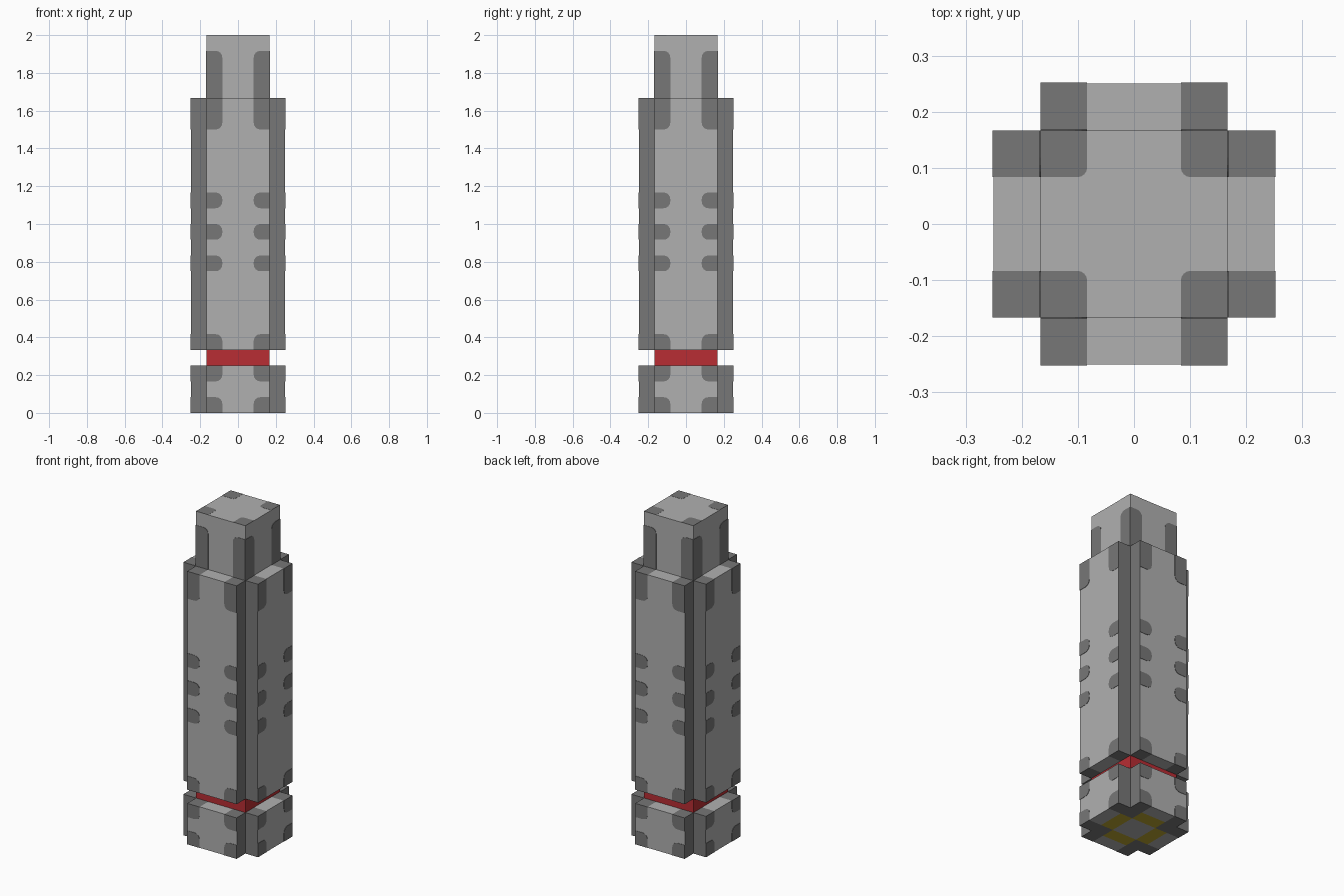
import bpy, bmesh, math
from mathutils import Matrix, Vector

if "Cube" in bpy.data.objects:
    bpy.data.objects.remove(bpy.data.objects["Cube"])

U = 1 / 12          # one block unit
T = 0.002           # thickness of painted plates


def material(name, rgb):
    m = bpy.data.materials.new(name)
    m.diffuse_color = (*rgb, 1)
    m.use_nodes = True
    m.node_tree.nodes["Principled BSDF"].inputs["Base Color"].default_value = m.diffuse_color
    return m


LIGHT = material("light grey", (0.434, 0.434, 0.434))
DARK = material("dark grey", (0.184, 0.184, 0.184))
RED = material("red", (0.479, 0.026, 0.033))
GOLD = material("gold", (0.50, 0.38, 0.03))


def finish(name, bm, mats):
    bmesh.ops.recalc_face_normals(bm, faces=bm.faces[:])
    me = bpy.data.meshes.new(name)
    bm.to_mesh(me)
    bm.free()
    for m in mats:
        me.materials.append(m)
    ob = bpy.data.objects.new(name, me)
    bpy.context.collection.objects.link(ob)
    return ob


def prism(bm, pts, depth):
    """Extrude a closed loop of points along a vector."""
    f = bm.faces.new([bm.verts.new(p) for p in pts])
    r = bmesh.ops.extrude_face_region(bm, geom=[f], use_keep_orig=True)
    verts = [g for g in r["geom"] if isinstance(g, bmesh.types.BMVert)]
    bmesh.ops.translate(bm, vec=depth, verts=verts)


SQUARE = [(2, -2), (2, 2), (-2, 2), (-2, -2)]
CROSS = [(2, -3), (2, -2), (3, -2), (3, 2), (2, 2), (2, 3),
         (-2, 3), (-2, 2), (-3, 2), (-3, -2), (-2, -2), (-2, -3)]


def column(name, outline, z0, z1, mats, rule=None):
    """Upright block with its faces cut on the unit grid and coloured by rule."""
    bm = bmesh.new()
    prism(bm, [(x * U, y * U, z0) for x, y in outline], (0, 0, z1 - z0))
    bmesh.ops.recalc_face_normals(bm, faces=bm.faces[:])
    if rule:
        for axis in ((1, 0, 0), (0, 1, 0)):
            for k in (-2, -1, 1, 2):
                bmesh.ops.bisect_plane(bm, geom=bm.verts[:] + bm.edges[:] + bm.faces[:],
                                       plane_co=Vector(axis) * k * U, plane_no=axis)
        bm.normal_update()
        for f in bm.faces:
            f.material_index = rule(f)
    return finish(name, bm, mats)


def casing_rule(f):
    c, n = f.calc_center_median(), f.normal
    lo, hi = sorted((abs(c.x) / U, abs(c.y) / U))
    if abs(n.z) > 0.5:
        if n.z < 0 and c.z < 0.01 and lo < 1 and 1 < hi < 2:
            return 2                          # gold ring under the base
        return 1 if lo > 1 else 0             # dark corner blocks
    return 0 if hi > 2.9 else 1               # corner grooves are dark


column("base", CROSS, 0, 3 * U, [LIGHT, DARK, GOLD], casing_rule)
column("red_band", SQUARE, 3 * U, 4 * U, [RED])
column("casing", CROSS, 4 * U, 20 * U, [LIGHT, DARK], casing_rule)
column("tip", SQUARE, 20 * U, 24 * U, [LIGHT])


def patch_outline(v0, v1, round_low, round_high, r=0.035):
    """Edge patch whose inner corners may be rounded."""
    u0, u1 = U, 2 * U
    pts = [(u1, v0), (u1, v1)]
    for rounded, v, s, order in ((round_high, v1, -1, range(5)),
                                 (round_low, v0, 1, range(4, -1, -1))):
        if rounded:
            for i in order:
                a = i * math.pi / 8
                pts.append((u0 + r - r * math.sin(a), v + s * (r - r * math.cos(a))))
        else:
            pts.append((u0, v))
    return pts


def side_patches(name, dist, bands):
    """Dark patches along both edges of all four sides."""
    bm = bmesh.new()
    for q in range(4):
        rot = Matrix.Rotation(q * math.pi / 2, 3, 'Z')
        for s in (-1, 1):
            for z0, z1, low, high in bands:
                pts = patch_outline(z0 * U, z1 * U, low, high)
                prism(bm, [rot @ Vector((s * u, -dist, z)) for u, z in pts],
                      rot @ Vector((0, -T, 0)))
    return finish(name, bm, [DARK])


side_patches("base_patches", 3 * U, [(0, 1, False, True), (2, 3, True, False)])
side_patches("casing_patches", 3 * U,
             [(4, 5, False, True), (9, 10, True, True), (11, 12, True, True),
              (13, 14, True, True), (18, 20, True, False)])
side_patches("tip_patches", 2 * U, [(20, 23, False, True)])

# dark corners on top of the tip
bm = bmesh.new()
for q in range(4):
    rot = Matrix.Rotation(q * math.pi / 2, 3, 'Z')
    prism(bm, [rot @ Vector((u, v, 24 * U - T / 2))
               for u, v in patch_outline(U, 2 * U, True, False, 0.018)], (0, 0, T))
finish("tip_top_corners", bm, [DARK])
